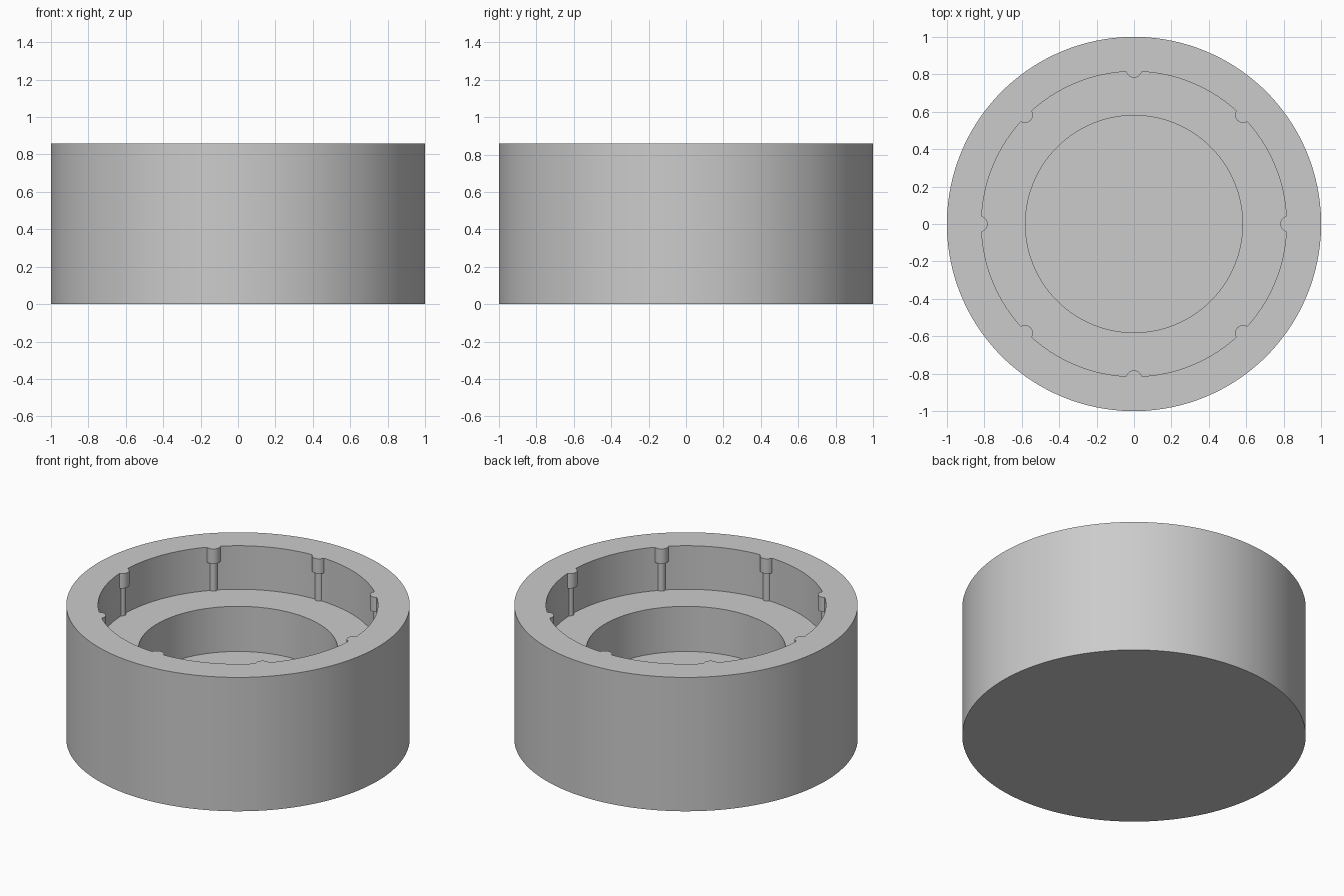
import bpy, bmesh
from math import radians, sin, cos, sqrt

cube = bpy.data.objects.get("Cube")
if cube:
    bpy.data.objects.remove(cube, do_unlink=True)

WALL = 0.815        # recess wall radius
PEG_CENTRE = 0.824  # distance of the pegs from the axis
PEGS = 8

# Angles around one peg, dense at the peg and even between pegs
half = [0.5, 1, 1.35, 1.6, 1.9, 2.2, 2.5, 2.7, 2.85]
steps = [-a for a in reversed(half)] + [0] + half
steps += [3.7 + 37.6 * i / 14 for i in range(15)]
pitch = 360 / PEGS
angles = [(radians(k * pitch + a), radians(a)) for k in range(PEGS) for a in steps]


def plain(radius):
    return lambda a: radius


def pegged(peg):
    """Recess wall with half-round pegs standing out of it."""
    def radius(a):
        inside = peg ** 2 - (PEG_CENTRE * sin(a)) ** 2
        if inside <= 0 or cos(a) < 0:
            return WALL
        return min(WALL, PEG_CENTRE * cos(a) - sqrt(inside))
    return radius


# Sections from the underside, over the rim and down into the well
sections = [
    (plain(1.0), 0.0),
    (plain(1.0), 0.86),
    (pegged(0.042), 0.86),    # wide peg heads
    (pegged(0.042), 0.765),
    (pegged(0.024), 0.765),   # narrow peg stems
    (pegged(0.024), 0.58),
    (plain(0.58), 0.58),      # ledge
    (plain(0.58), 0.29),      # well floor
]

bm = bmesh.new()
rings = [[bm.verts.new((r(a) * cos(t), r(a) * sin(t), z)) for t, a in angles]
         for r, z in sections]
n = len(angles)
for low, high in zip(rings, rings[1:]):
    for i in range(n):
        j = (i + 1) % n
        bm.faces.new((low[i], low[j], high[j], high[i]))
bm.faces.new(rings[0][::-1])
bm.faces.new(rings[-1])

# Merge where stems and heads share the same wall point
bmesh.ops.remove_doubles(bm, verts=bm.verts, dist=0.00001)
bmesh.ops.recalc_face_normals(bm, faces=bm.faces)

mesh = bpy.data.meshes.new("round_housing")
bm.to_mesh(mesh)
bm.free()
housing = bpy.data.objects.new("round_housing", mesh)
bpy.context.collection.objects.link(housing)

# Single grey
grey = bpy.data.materials.new("light_grey")
grey.use_nodes = True
colour = (0.6, 0.6, 0.6, 1)
grey.diffuse_color = colour
grey.node_tree.nodes["Principled BSDF"].inputs["Base Color"].default_value = colour
mesh.materials.append(grey)

bpy.ops.object.select_all(action="DESELECT")
housing.select_set(True)
bpy.context.view_layer.objects.active = housing
bpy.ops.object.shade_smooth_by_angle(angle=radians(30))
